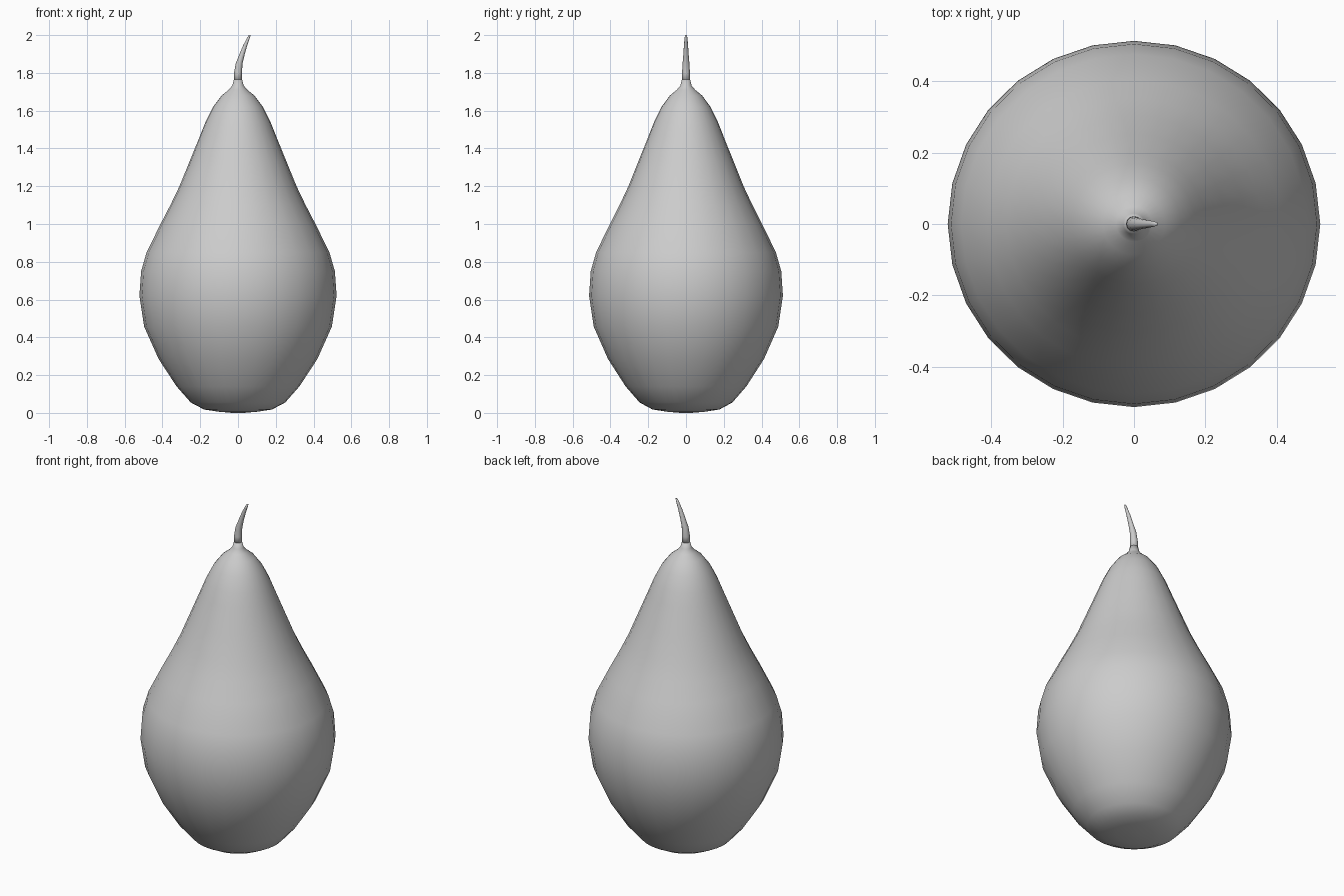
import bpy
import bmesh
from math import cos, sin, tau

cube = bpy.data.objects.get("Cube")
if cube:
    bpy.data.objects.remove(cube, do_unlink=True)

grey = bpy.data.materials.new("light_grey")
grey.use_nodes = True
grey.diffuse_color = (0.6, 0.6, 0.6, 1)
grey.node_tree.nodes["Principled BSDF"].inputs["Base Color"].default_value = (0.6, 0.6, 0.6, 1)


def loft(name, rings, sides, squash=1.0):
    """Skin a stack of round sections given as (centre x, radius, height)."""
    bm = bmesh.new()
    loops = []
    for cx, r, z in rings:
        loops.append([bm.verts.new((cx + r * cos(tau * i / sides),
                                    r * squash * sin(tau * i / sides), z))
                      for i in range(sides)])
    for low, high in zip(loops, loops[1:]):
        for i in range(sides):
            j = (i + 1) % sides
            bm.faces.new((low[i], low[j], high[j], high[i]))
    bm.faces.new(loops[0][::-1])
    bm.faces.new(loops[-1])
    mesh = bpy.data.meshes.new(name)
    bm.to_mesh(mesh)
    bm.free()
    mesh.shade_smooth()
    mesh.materials.append(grey)
    obj = bpy.data.objects.new(name, mesh)
    bpy.context.collection.objects.link(obj)
    return obj


# Pear body: lathe profile of (radius, height), bottom to top
profile = [(0.03, 0), (0.1, 0.006), (0.18, 0.018), (0.25, 0.055), (0.325, 0.14),
           (0.42, 0.285), (0.497, 0.457), (0.522, 0.62), (0.513, 0.75),
           (0.484, 0.85), (0.41, 1.0), (0.358, 1.1), (0.31, 1.2), (0.257, 1.33),
           (0.2, 1.47), (0.172, 1.54), (0.132, 1.62), (0.087, 1.68),
           (0.05, 1.71), (0.03, 1.733), (0.022, 1.765)]
loft("pear_body", [(0, r, z) for r, z in profile], 28, 0.983)

# Stem: tapering and curving towards the left
stem = [(0, 0.022, 1.755), (0, 0.021, 1.8), (0.006, 0.018, 1.85),
        (0.022, 0.014, 1.9), (0.038, 0.011, 1.945), (0.053, 0.008, 1.98),
        (0.062, 0.005, 2.0)]
loft("stem", stem, 12)
